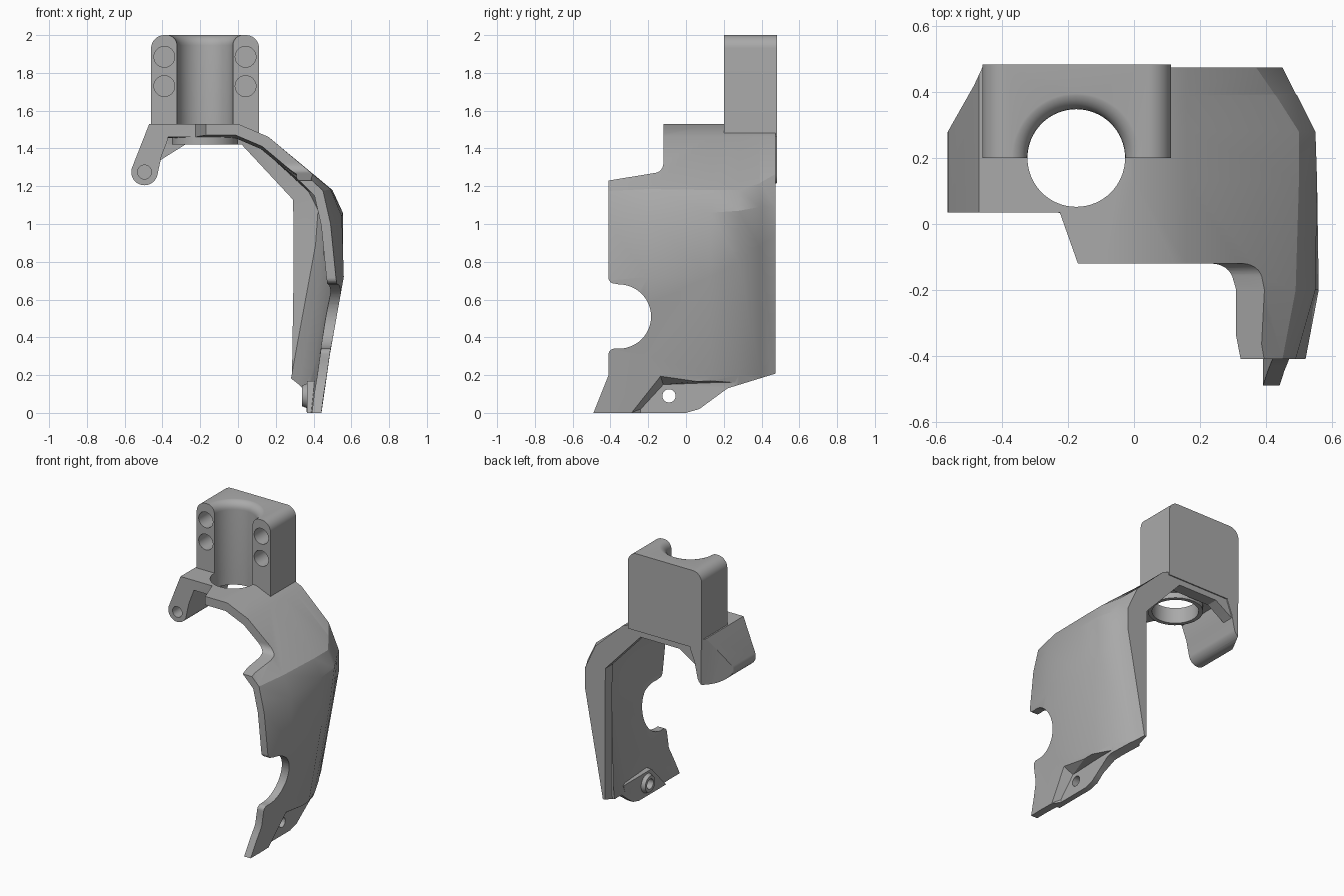
import bpy
import bmesh
import math
from mathutils import Vector

cube = bpy.data.objects.get("Cube")
if cube:
    bpy.data.objects.remove(cube, do_unlink=True)

grey = bpy.data.materials.new("plain_grey")
grey.use_nodes = True
colour = (0.4, 0.4, 0.4, 1)
grey.diffuse_color = colour
grey.node_tree.nodes["Principled BSDF"].inputs["Base Color"].default_value = colour


def loft(name, rings):
    """Closed solid through rings of equal point count."""
    bm = bmesh.new()
    loops = [[bm.verts.new(p) for p in ring] for ring in rings]
    n = len(loops[0])
    for a, b in zip(loops, loops[1:]):
        for i in range(n):
            j = (i + 1) % n
            bm.faces.new((a[i], a[j], b[j], b[i]))
    bm.faces.new(loops[0][::-1])
    bm.faces.new(loops[-1])
    bmesh.ops.triangulate(bm, faces=[f for f in bm.faces if len(f.verts) == 4])
    bmesh.ops.recalc_face_normals(bm, faces=bm.faces)
    mesh = bpy.data.meshes.new(name)
    bm.to_mesh(mesh)
    bm.free()
    mesh.materials.append(grey)
    ob = bpy.data.objects.new(name, mesh)
    bpy.context.collection.objects.link(ob)
    return ob


def prism(name, pts, axis, lo, hi, pts_hi=None):
    """Extrude a 2D outline along an axis, optionally to a second outline."""
    place = {"x": lambda p, t: (t, p[0], p[1]),
             "y": lambda p, t: (p[0], t, p[1]),
             "z": lambda p, t: (p[0], p[1], t)}[axis]
    return loft(name, [[place(p, lo) for p in pts],
                       [place(p, hi) for p in pts_hi or pts]])


def arc(cx, cy, r, start=0, end=360, n=32):
    steps = n if end - start == 360 else n + 1
    angles = [math.radians(start + (end - start) * i / n) for i in range(steps)]
    return [(cx + r * math.cos(a), cy + r * math.sin(a)) for a in angles]


def boolean(ob, tool, operation="DIFFERENCE", keep=False):
    mod = ob.modifiers.new("cut", "BOOLEAN")
    mod.operation = operation
    mod.solver = "EXACT"
    mod.object = tool
    bpy.context.view_layer.update()
    graph = bpy.context.evaluated_depsgraph_get()
    mesh = bpy.data.meshes.new_from_object(ob.evaluated_get(graph))
    ob.modifiers.clear()
    ob.data = mesh
    if not keep:
        bpy.data.objects.remove(tool, do_unlink=True)


def inset(line, t):
    """Offset an open outline inward by the wall thickness."""
    pts = [Vector(p) for p in line]
    dirs = [(b - a).normalized() for a, b in zip(pts, pts[1:])]
    norms = [Vector((d.y, -d.x)) for d in dirs]
    out = []
    for i, p in enumerate(pts):
        a, b = norms[max(i - 1, 0)], norms[min(i, len(norms) - 1)]
        m = (a + b).normalized()
        out.append(p + m * t / m.dot(a))
    return out


# Curved shell panel: outer outline and wall thickness at each depth
crown = [(-0.37, 1.53), (0, 1.53), (0.16, 1.462)]
stations = [
    (-0.50, 0.05, [(0.44, 1.17), (0.48, 1.0), (0.515, 0.7), (0.485, 0.34), (0.435, -0.05)]),
    (-0.41, 0.05, [(0.45, 1.175), (0.49, 1.0), (0.52, 0.7), (0.49, 0.34), (0.435, -0.05)]),
    (-0.20, 0.055, [(0.49, 1.185), (0.55, 1.04), (0.56, 0.72), (0.485, 0.3), (0.43, -0.05)]),
    (0.13, 0.075, [(0.5, 1.18), (0.555, 1.06), (0.555, 0.72), (0.465, 0.2), (0.42, -0.05)]),
    (0.28, 0.07, [(0.5, 1.18), (0.55, 1.07), (0.515, 0.8), (0.405, 0.2), (0.36, -0.05)]),
    (0.39, 0.07, [(0.43, 1.215), (0.495, 1.09), (0.48, 0.88), (0.355, 0.2), (0.31, -0.05)]),
]
rings = []
for y, wall, side in stations:
    outer = crown + side
    rings.append([(x, y, z) for x, z in outer + inset(outer, wall)[::-1]])
# Thick rim along the back edge
rim_in = [(-0.37, 1.42), (-0.1, 1.42), (0.02, 1.42), (0.29, 1.13),
          (0.295, 1.0), (0.295, 0.8), (0.295, 0.2), (0.27, -0.05)]
rim_out = [(0.37, 1.265), (0.45, 1.09), (0.45, 0.95), (0.31, 0.2), (0.28, -0.05)]
mid_out = [(0.425, 1.22), (0.49, 1.09), (0.475, 0.885), (0.35, 0.2), (0.305, -0.05)]
for y, side in ((0.395, mid_out), (0.475, rim_out)):
    rings.append([(x, y, z) for x, z in crown + side + rim_in[::-1]])
shell = loft("shell_panel", rings)

# Side outline with the round notch in the front edge
outline = ([(-0.49, 0), (0, 0), (0.07, 0.02), (0.22, 0.13), (0.48, 0.21), (0.48, 1.6),
            (-0.12, 1.6), (-0.12, 1.33)] + arc(-0.17, 1.32, 0.05, 0, -80, 6)
           + [(-0.41, 1.23)] + arc(-0.38, 0.715, 0.03, 180, 270, 6)
           + arc(-0.355, 0.51, 0.17, 90, -90, 24)
           + arc(-0.38, 0.31, 0.03, 90, 180, 6) + [(-0.41, 0.2)])
boolean(shell, prism("outline_tool", outline, "x", -1, 1), "INTERSECT")
corner = [(-0.17, -0.12), (-0.225, 0.035), (-0.7, 0.035), (-0.7, -0.6), (-0.17, -0.6)]
boolean(shell, prism("corner_tool", corner, "z", 1, 2))

# Inner pad and boss behind the lower mounting hole, collar under the bore
pad = [(-0.3, 0), (-0.14, 0.17), (0.17, 0.17), (0.14, 0.08), (0.05, 0.015), (0, 0)]
boolean(shell, prism("pad", pad, "x", 0.365, 0.425), "UNION")
boolean(shell, prism("boss", arc(-0.09, 0.09, 0.055), "x", 0.34, 0.4,
                     arc(-0.09, 0.09, 0.08)), "UNION")
boolean(shell, prism("collar", arc(-0.175, 0.2, 0.175, n=48), "z", 1.42, 1.5), "UNION")

# Sloped recess and hole at the foot
floor = [(-0.24, -0.1), (-0.24, 0.02), (-0.12, 0.15), (0.14, 0.16), (0.3, 0.16), (0.3, -0.1)]
mouth = [(-0.38, -0.1), (-0.35, -0.02), (-0.14, 0.21), (0.15, 0.175), (0.3, 0.17), (0.3, -0.1)]
boolean(shell, prism("recess_tool", floor, "x", 0.405, 0.49, mouth))
boolean(shell, prism("foot_hole_tool", arc(-0.09, 0.09, 0.035), "x", 0.2, 0.7))

# Clamp block with rounded top corners
block_outline = ([(-0.46, 1.46), (0.112, 1.46)] + arc(0.042, 1.93, 0.07, 0, 90, 10)
                 + arc(-0.39, 1.93, 0.07, 90, 180, 10))
block = prism("clamp_block", block_outline, "y", 0.2, 0.483)

# Bore with a flared upper lip, cut through block and shell
bore_profile = [(0.148, 1.3)]
bore_profile += [(0.203 - 0.055 * math.cos(a), 1.946 + 0.055 * math.sin(a))
                 for a in (math.radians(15 * i) for i in range(7))]
bore_profile.append((0.203, 2.1))
bore = loft("bore_tool", [[(x, y, z) for x, y in arc(-0.175, 0.2, r, n=64)]
                          for r, z in bore_profile])
bore.hide_render = True
boolean(shell, bore, keep=True)
boolean(block, bore)
for x in (-0.39, 0.04):
    for z in (1.885, 1.73):
        boolean(block, prism("bolt_tool", arc(x, z, 0.055), "y", 0, 0.4))

# Hinge arm with a round lug
arm_outline = ([(-0.37, 1.45), (-0.37, 1.53), (-0.47, 1.53)]
               + arc(-0.495, 1.275, 0.07, 160, 345, 20) + [(-0.405, 1.36)])
arm = prism("hinge_arm", arm_outline, "y", 0.035, 0.483)
chamfer = [(-0.57, 0.27), (-0.485, 0.42), (-0.455, 0.485), (-0.455, 0.6), (-0.7, 0.6), (-0.7, 0.27)]
boolean(arm, prism("chamfer_tool", chamfer, "z", 1, 2))
boolean(arm, prism("pin_tool", arc(-0.495, 1.275, 0.037), "y", -0.1, 0.3))

# Gusset joining arm and back rim
gusset_outline = [(-0.42, 1.33), (-0.42, 1.46), (-0.28, 1.46), (-0.28, 1.42), (-0.4, 1.345)]
gusset = prism("rim_gusset", gusset_outline, "y", 0.395, 0.475)

for ob in bpy.context.selected_objects:
    ob.select_set(False)
for ob in (shell, block, arm, gusset):
    ob.select_set(True)
    bpy.context.view_layer.objects.active = ob
bpy.ops.object.shade_smooth_by_angle(angle=math.radians(25))
